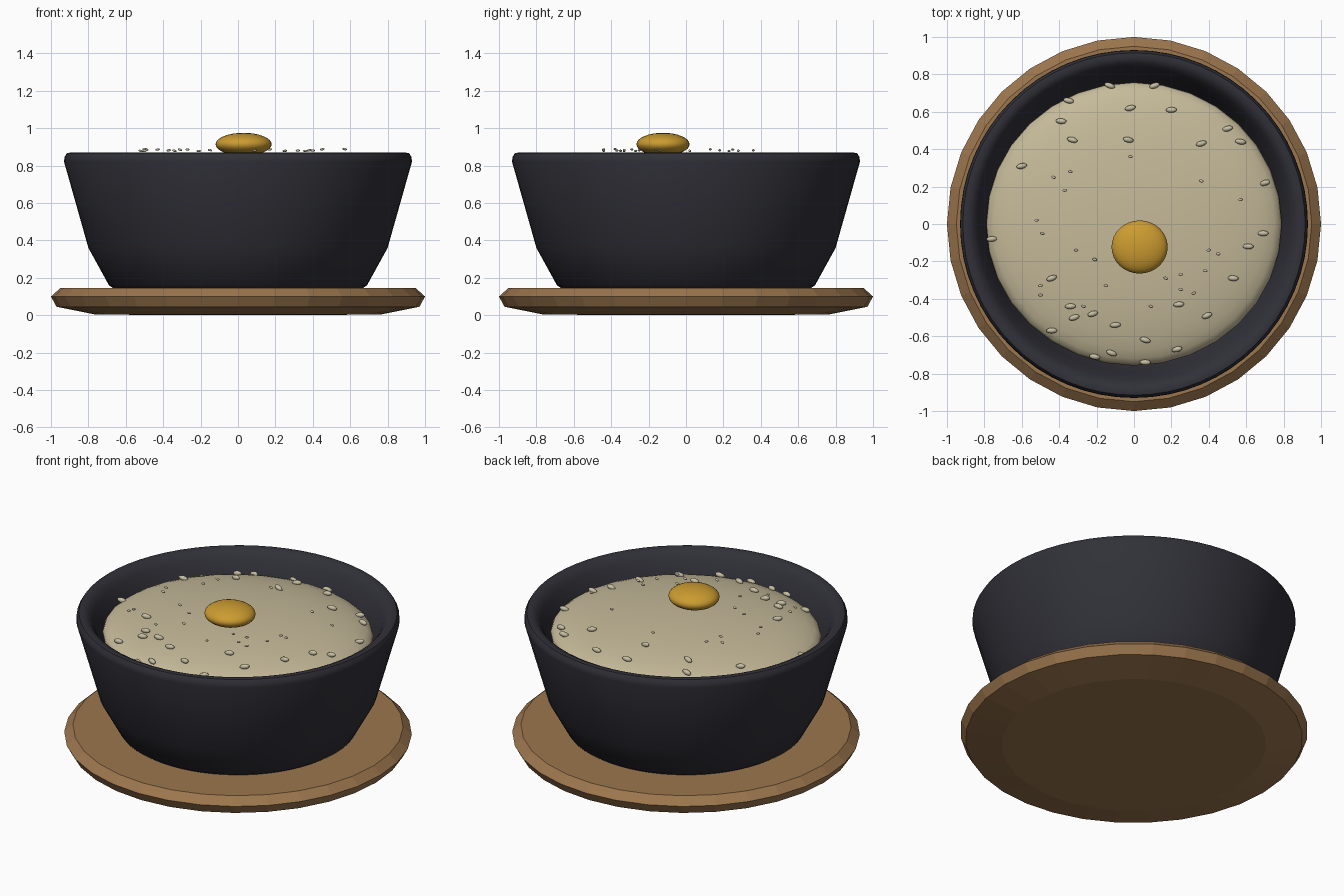
import bpy, bmesh, random
from math import pi, sqrt
from mathutils import Matrix, Vector

random.seed(4)
if "Cube" in bpy.data.objects:
    bpy.data.objects.remove(bpy.data.objects["Cube"], do_unlink=True)


def material(name, rgb):
    mat = bpy.data.materials.new(name)
    mat.use_nodes = True
    mat.diffuse_color = (*rgb, 1)
    mat.node_tree.nodes["Principled BSDF"].inputs["Base Color"].default_value = (*rgb, 1)
    return mat


stoneware = material("dark stoneware", (0.03, 0.03, 0.04))
wood = material("brown wood", (0.33, 0.18, 0.075))
cream = material("cream porridge", (0.56, 0.49, 0.32))
pale = material("pale grain", (0.56, 0.51, 0.36))
amber = material("amber yolk", (0.60, 0.33, 0.03))


def finish(name, bm, mat, smooth_angle=None):
    bmesh.ops.recalc_face_normals(bm, faces=bm.faces)
    mesh = bpy.data.meshes.new(name)
    bm.to_mesh(mesh)
    bm.free()
    mesh.materials.append(mat)
    obj = bpy.data.objects.new(name, mesh)
    bpy.context.collection.objects.link(obj)
    if smooth_angle:
        bpy.ops.object.select_all(action="DESELECT")
        obj.select_set(True)
        bpy.context.view_layer.objects.active = obj
        bpy.ops.object.shade_smooth_by_angle(angle=smooth_angle)
    return obj


def lathe(name, profile, sides, mat, smooth_angle=None):
    """Spin a radius/height profile; it starts and ends on the axis."""
    bm = bmesh.new()
    verts = [bm.verts.new((r, 0, z)) for r, z in profile]
    edges = [bm.edges.new(pair) for pair in zip(verts, verts[1:])]
    bmesh.ops.spin(bm, geom=verts + edges, cent=(0, 0, 0), axis=(0, 0, 1),
                   angle=2 * pi, steps=sides)
    bmesh.ops.remove_doubles(bm, verts=bm.verts, dist=0.0005)
    return finish(name, bm, mat, smooth_angle)


def add_ellipsoid(bm, centre, radii, segments, rings, rotation=Matrix()):
    matrix = Matrix.Translation(centre) @ rotation @ Matrix.Diagonal((*radii, 1))
    bmesh.ops.create_uvsphere(bm, u_segments=segments, v_segments=rings,
                              radius=1, matrix=matrix)


# Faceted wooden saucer
lathe("saucer", [(0, 0), (0.76, 0.003), (0.97, 0.045), (1.0, 0.10),
                 (0.95, 0.145), (0, 0.145)], 32, wood)

# Thick bowl with a rounded rim
lathe("bowl", [(0, 0.14), (0.66, 0.14), (0.69, 0.16), (0.80, 0.36), (0.93, 0.82),
               (0.928, 0.845), (0.915, 0.866), (0.89, 0.87), (0.86, 0.855),
               (0.835, 0.82), (0.795, 0.73), (0.70, 0.42), (0.55, 0.26),
               (0, 0.24)], 64, stoneware, 0.7)

# Domed filling
FILL_CENTRE, FILL_RADII = Vector((0, 0, 0.73)), (0.79, 0.757, 0.13)
bm = bmesh.new()
add_ellipsoid(bm, FILL_CENTRE, FILL_RADII, 32, 20)
finish("porridge", bm, cream, pi / 2)

# Yolk on top
bm = bmesh.new()
add_ellipsoid(bm, (0.03, -0.123, 0.914), (0.15, 0.142, 0.061), 32, 16)
finish("yolk", bm, amber, pi / 2)


def scatter(name, spots, radii, height):
    """Small flat grains at spots given in hundredths."""
    bm = bmesh.new()
    for px, py in spots:
        x, y = px / 100, py / 100
        turn = Matrix.Rotation(random.uniform(-0.4, 0.4), 4, "Z")
        tilt = Matrix.Rotation(random.uniform(-0.3, 0.3), 4, "Y")
        add_ellipsoid(bm, (x, y, height(x, y)), radii, 10, 6, turn @ tilt)
    return finish(name, bm, pale, pi / 2)


def on_dome(x, y):
    rx, ry, rz = FILL_RADII
    return FILL_CENTRE.z + rz * sqrt(max(0, 1 - (x / rx) ** 2 - (y / ry) ** 2)) + 0.008


# Larger grains resting on the filling, mostly near its edge
scatter("large_grains", [
    (-35, 66), (-39, 55), (-13, 74), (11, 74), (-2, 62), (20, 61), (-33, 45),
    (-3, 45), (36, 43), (50, 51), (57, 44), (-60, 31), (70, 22), (-76, -8),
    (69, -5), (61, -12), (-44, -29), (-34, -44), (-32, -50), (-22, -48),
    (-44, -57), (-10, -54), (6, -62), (23, -67), (-12, -69), (-21, -71),
    (6, -74), (39, -49), (53, -29), (24, -43)], (0.03, 0.015, 0.015), on_dome)

# Small seeds sprinkled above the middle
scatter("small_seeds", [
    (-2, 36), (-34, 28), (-43, 25), (-37, 18), (36, 23), (57, 13), (-52, 2),
    (-49, -5), (-31, -14), (40, -14), (38, -25), (25, -27), (17, -29), (25, -35),
    (32, -37), (9, -44), (-50, -33), (-50, -38), (-27, -44), (-15, -33),
    (-21, -19), (45, -16)], (0.013, 0.008, 0.006),
    lambda x, y: random.uniform(0.878, 0.888))
